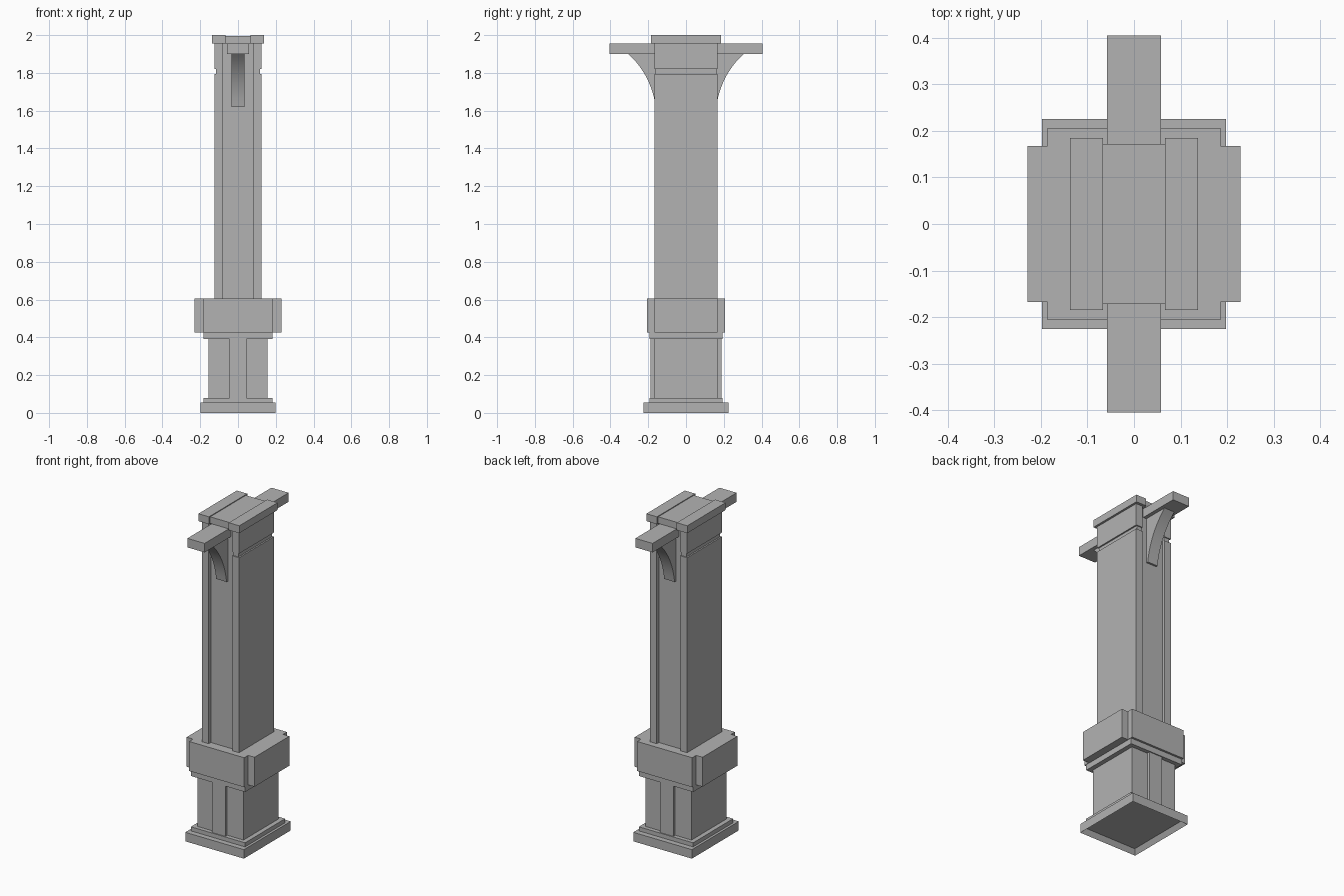
import bpy, bmesh

cube = bpy.data.objects.get("Cube")
if cube:
    bpy.data.objects.remove(cube, do_unlink=True)

stone = bpy.data.materials.new("grey stone")
GREY = (0.45, 0.45, 0.45, 1)
stone.diffuse_color = GREY
stone.use_nodes = True
stone.node_tree.nodes["Principled BSDF"].inputs["Base Color"].default_value = GREY


def finish(name, bm):
    bmesh.ops.recalc_face_normals(bm, faces=bm.faces)
    mesh = bpy.data.meshes.new(name)
    bm.to_mesh(mesh)
    bm.free()
    mesh.materials.append(stone)
    obj = bpy.data.objects.new(name, mesh)
    bpy.context.collection.objects.link(obj)
    return obj


def block(name, half_x, half_y, z0, z1, x=0):
    """Box centred on (x, 0) between two heights."""
    bm = bmesh.new()
    bmesh.ops.create_cube(bm, size=2)
    for v in bm.verts:
        v.co = (x + v.co.x * half_x, v.co.y * half_y, z1 if v.co.z > 0 else z0)
    return finish(name, bm)


# Plinth with a hollow underside
plinth = block("plinth", 0.198, 0.226, 0, 0.055)
bm = bmesh.new()
bm.from_mesh(plinth.data)
bm.faces.ensure_lookup_table()
under = min(bm.faces, key=lambda f: f.calc_center_median().z)
bmesh.ops.inset_region(bm, faces=[under], thickness=0.025)
for v in under.verts:
    v.co.z = 0.03
bm.to_mesh(plinth.data)
bm.free()

# Pedestal with a raised central strip front and back
block("plinth_step", 0.183, 0.193, 0.055, 0.08)
block("pedestal", 0.155, 0.168, 0.08, 0.39)
block("pedestal_strip", 0.045, 0.187, 0.08, 0.39)
block("collar_step", 0.183, 0.193, 0.39, 0.425)

# Collar with notched corners
block("collar", 0.186, 0.206, 0.425, 0.605)
block("collar_sides", 0.229, 0.168, 0.425, 0.605)

# Shaft: recessed core between two side pilasters, topped by neck, band and cap
block("shaft_core", 0.08, 0.148, 0.605, 1.955)
for side, s in (("left", 1), ("right", -1)):
    block(side + "_pilaster", 0.0225, 0.168, 0.605, 1.795, s * 0.1025)
    block(side + "_neck", 0.018, 0.162, 1.795, 1.82, s * 0.098)
    block(side + "_band", 0.0225, 0.168, 1.82, 1.955, s * 0.1025)
    block(side + "_cap", 0.0355, 0.185, 1.955, 2.0, s * 0.1025)
block("cap_centre", 0.067, 0.172, 1.955, 1.995)

# Cross beam
block("cross_beam", 0.058, 0.405, 1.9, 1.955)

# Curved brackets under the beam
for name, s in (("front_bracket", -1), ("back_bracket", 1)):
    p0, p1, p2 = (0.16, 1.62), (0.185, 1.79), (0.305, 1.9)
    profile = [(0.14, 1.9), (0.14, 1.62)]
    for i in range(13):
        t = i / 12
        profile.append([(1 - t) ** 2 * a + 2 * t * (1 - t) * b + t * t * c
                        for a, b, c in zip(p0, p1, p2)])
    bm = bmesh.new()
    face = bm.faces.new([bm.verts.new((-0.035, s * y, z)) for y, z in profile])
    ext = bmesh.ops.extrude_face_region(bm, geom=[face])
    moved = [g for g in ext["geom"] if isinstance(g, bmesh.types.BMVert)]
    bmesh.ops.translate(bm, verts=moved, vec=(0.07, 0, 0))
    bracket = finish(name, bm)
    bpy.ops.object.select_all(action="DESELECT")
    bracket.select_set(True)
    bpy.context.view_layer.objects.active = bracket
    bpy.ops.object.shade_smooth_by_angle()
